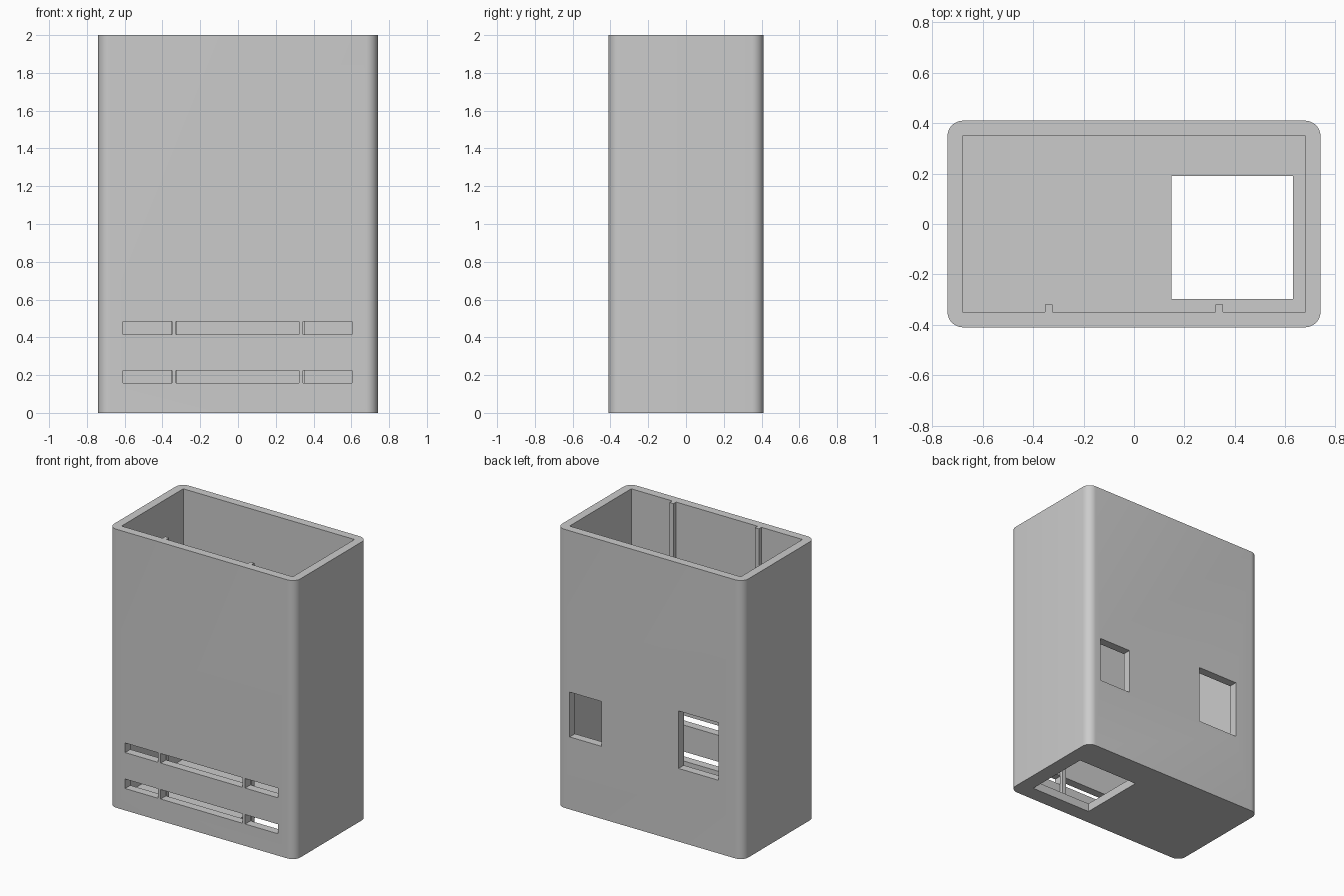
import bpy, bmesh, math

if "Cube" in bpy.data.objects:
    bpy.data.objects.remove(bpy.data.objects["Cube"], do_unlink=True)

HALF_X, HALF_Y, HEIGHT = 0.74, 0.41, 2.0
WALL, RADIUS = 0.06, 0.062
IN_X, IN_Y = HALF_X - WALL, HALF_Y - WALL

grey = bpy.data.materials.new("plain grey")
grey.use_nodes = True
grey.diffuse_color = (0.6, 0.6, 0.6, 1)
grey.node_tree.nodes["Principled BSDF"].inputs["Base Color"].default_value = (0.6, 0.6, 0.6, 1)


def prism(name, outline, z0, z1):
    """Extrude a counter-clockwise outline from z0 to z1."""
    bm = bmesh.new()
    face = bm.faces.new([bm.verts.new((x, y, z0)) for x, y in outline])
    top = bmesh.ops.extrude_face_region(bm, geom=[face])["geom"]
    verts = [g for g in top if isinstance(g, bmesh.types.BMVert)]
    bmesh.ops.translate(bm, verts=verts, vec=(0, 0, z1 - z0))
    bmesh.ops.recalc_face_normals(bm, faces=bm.faces)
    mesh = bpy.data.meshes.new(name)
    bm.to_mesh(mesh)
    bm.free()
    mesh.materials.append(grey)
    obj = bpy.data.objects.new(name, mesh)
    bpy.context.collection.objects.link(obj)
    return obj


def block(name, x0, x1, y0, y1, z0, z1):
    return prism(name, [(x0, y0), (x1, y0), (x1, y1), (x0, y1)], z0, z1)


def rounded_outline(hx, hy, r, steps=10):
    points = []
    for i, (sx, sy) in enumerate([(1, 1), (-1, 1), (-1, -1), (1, -1)]):
        for k in range(steps + 1):
            a = math.radians(90 * (i + k / steps))
            points.append((sx * (hx - r) + r * math.cos(a), sy * (hy - r) + r * math.sin(a)))
    return points


# Outer body
case = prism("case_body", rounded_outline(HALF_X, HALF_Y, RADIUS), 0, HEIGHT)

# Cavity outline, notched so two slim ribs stay on the front wall
outline = [(-IN_X, -IN_Y)]
for a, b in [(-0.354, -0.323), (0.323, 0.354)]:
    outline += [(a, -IN_Y), (a, -0.32), (b, -0.32), (b, -IN_Y)]
outline += [(IN_X, -IN_Y), (IN_X, IN_Y), (-IN_X, IN_Y)]
cutters = [prism("cavity_cutter", outline, WALL, HEIGHT + 0.1)]

# Opening in the floor
cutters.append(block("floor_cutter", 0.148, 0.63, -0.297, 0.19, -0.1, 0.1))

# Two rows of three vent slots in the front wall
for z0, z1 in [(0.157, 0.225), (0.415, 0.484)]:
    for x0, x1 in [(-0.61, -0.349), (-0.327, 0.323), (0.344, 0.604)]:
        cutters.append(block("slot_cutter", x0, x1, -0.5, -IN_Y, z0, z1))

# Two windows in the back wall
cutters.append(block("small_window_cutter", 0.383, 0.637, 0.3, 0.5, 0.52, 0.842))
cutters.append(block("large_window_cutter", -0.545, -0.228, 0.3, 0.5, 0.525, 0.938))

# Cut the openings, then remove the cutters
bpy.context.view_layer.objects.active = case
for cutter in cutters:
    cutter.hide_render = True
    mod = case.modifiers.new("cut", "BOOLEAN")
    mod.operation = "DIFFERENCE"
    mod.solver = "EXACT"
    mod.object = cutter
    bpy.ops.object.modifier_apply(modifier=mod.name)
    bpy.data.objects.remove(cutter, do_unlink=True)

# Round corners shade smoothly, edges stay sharp
bpy.ops.object.select_all(action="DESELECT")
case.select_set(True)
bpy.ops.object.shade_smooth_by_angle(angle=math.radians(30))
